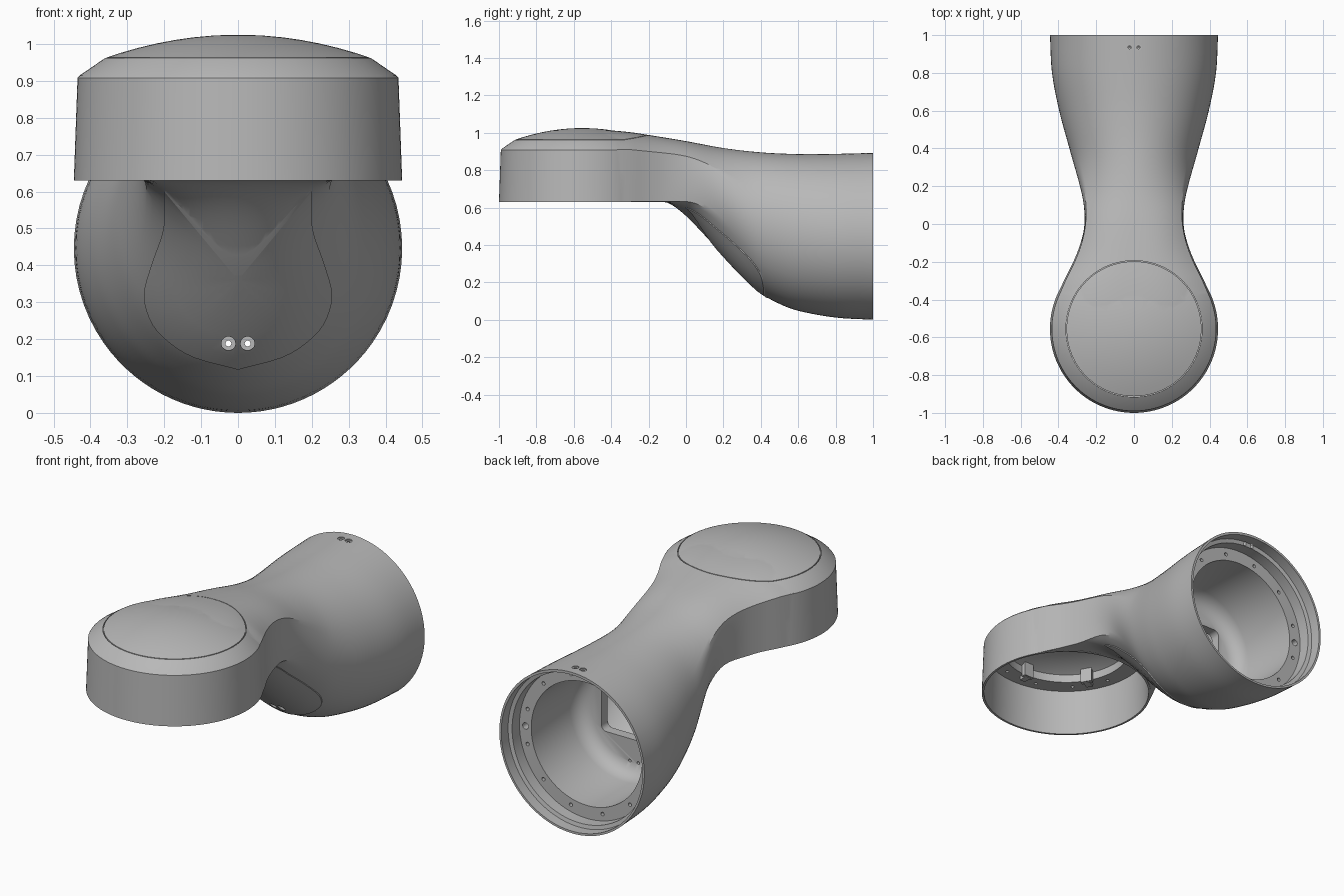
import bpy, bmesh, math
from mathutils import Vector, Matrix
from mathutils.bvhtree import BVHTree

cube = bpy.data.objects.get("Cube")
if cube:
    bpy.data.objects.remove(cube, do_unlink=True)

grey = bpy.data.materials.new("housing_grey")
grey.use_nodes = True
GREY = (0.48, 0.48, 0.48, 1)
grey.diffuse_color = GREY
grey.node_tree.nodes["Principled BSDF"].inputs["Base Color"].default_value = GREY

DRUM_Y, TUBE_Z = -0.555, 0.445


def finish(name, bm):
    bmesh.ops.recalc_face_normals(bm, faces=bm.faces)
    mesh = bpy.data.meshes.new(name)
    bm.to_mesh(mesh)
    bm.free()
    mesh.materials.append(grey)
    obj = bpy.data.objects.new(name, mesh)
    bpy.context.collection.objects.link(obj)
    return obj


def skin(bm, rings, closed=False):
    """Join equal rings of points with quads, capped or looped round."""
    loops = [[bm.verts.new(p) for p in ring] for ring in rings]
    n = len(loops[0])
    pairs = list(zip(loops, loops[1:]))
    if closed:
        pairs.append((loops[-1], loops[0]))
    else:
        bm.faces.new(loops[0])
        bm.faces.new(loops[-1])
    for a, b in pairs:
        for i in range(n):
            j = (i + 1) % n
            bm.faces.new((a[i], a[j], b[j], b[i]))


def loft(name, rings, closed=False):
    bm = bmesh.new()
    skin(bm, rings, closed)
    return finish(name, bm)


def ring_z(r, z, x=0, y=DRUM_Y, n=128):
    return [(x + r * math.cos(2 * math.pi * i / n), y + r * math.sin(2 * math.pi * i / n), z) for i in range(n)]


def ring_y(r, y, x=0, z=TUBE_Z, n=128):
    return [(x + r * math.cos(2 * math.pi * i / n), y, z + r * math.sin(2 * math.pi * i / n)) for i in range(n)]


def boolean(obj, tool, operation):
    mod = obj.modifiers.new(operation, "BOOLEAN")
    mod.operation, mod.object, mod.solver = operation, tool, "EXACT"
    bpy.context.view_layer.objects.active = obj
    bpy.ops.object.modifier_apply(modifier=mod.name)
    bpy.data.objects.remove(tool, do_unlink=True)


def curve_at(table, t):
    """Smooth interpolation through (position, value) pairs."""
    k = 0
    while k < len(table) - 2 and t > table[k + 1][0]:
        k += 1

    def slope(i):
        a, b = table[max(i - 1, 0)], table[min(i + 1, len(table) - 1)]
        return (b[1] - a[1]) / (b[0] - a[0])
    (x0, v0), (x1, v1) = table[k], table[k + 1]
    h = x1 - x0
    s = (t - x0) / h
    return ((2 * s**3 - 3 * s**2 + 1) * v0 + (s**3 - 2 * s**2 + s) * h * slope(k)
            + (3 * s**2 - 2 * s**3) * v1 + (s**3 - s**2) * h * slope(k + 1))


# Neck outlines along y
WIDTH = [(-.5, .43), (-.4, .412), (-.3, .371), (-.2, .321), (-.1, .283), (0, .265), (.1, .268),
         (.2, .287), (.4, .342), (.6, .396), (.8, .434), (1, .445)]
TOP = [(-.5, 1.015), (-.4, 1.012), (-.3, 1.003), (-.2, .988), (0, .955), (.2, .918), (.4, .895),
       (.6, .886), (.8, .887), (1, .892)]
BOTTOM = [(-.5, .631), (-.3, .631), (-.13, .631), (-.08, .617), (0, .555), (.1, .452), (.2, .342),
          (.3, .235), (.4, .142), (.5, .085), (.6, .048), (.8, .012), (1, 0)]


def neck_ring(y, scale=1):
    w, zt, zb = (curve_at(t, y) for t in (WIDTH, TOP, BOTTOM))
    shoulder = .91 - .05 * min(1, max(0, (y + .3) / .5))
    corner = max(zb, .631)
    t = min(1, max(0, (y + .12) / .5))
    t = t * t * (3 - 2 * t)
    mid, half = (zb + zt) / 2, (zt - zb) / 2
    side = []

    def add(x, z, degrees):
        a = math.radians(degrees)
        ex, ez = w * math.cos(a), mid + half * math.sin(a)
        side.append((x + (ex - x) * t, z + (ez - z) * t))
    for i in range(14):                                   # underside
        s = i / 14
        add(w * s, zb + (corner - zb) * s * s, -90 + 55 * s)
    for i in range(12):                                   # side wall
        s = i / 12
        add(w * (1 - .022 * s), corner + (shoulder - corner) * s, -35 + 60 * s)
    for i in range(19):                                   # crown
        s = 1 - i / 18
        add(w * .978 * s, shoulder + (zt - shoulder) * (1 - s ** 2.7), 90 - 65 * s)
    side[0], side[-1] = (0, zb), (0, zt)
    full = side + [(-x, z) for x, z in side[-2:0:-1]]
    return [(x * scale, y, mid + (z - mid) * scale) for x, z in full]


# Drum with domed lid, and the neck growing into the round tube
dome = [(r, 1.025 - .063 * (r / .36) ** 2) for r in (.36, .32, .27, .22, .17, .12, .07, .02)]
housing = loft("arm_housing", [ring_z(r, z) for r, z in [(.445, .63), (.435, .908), (.43, .914)] + dome])
neck = loft("neck", [neck_ring(-.5 + 1.5 * i / 60) for i in range(61)])
neck_tree = BVHTree.FromPolygons([v.co.copy() for v in neck.data.vertices],
                                 [list(p.vertices) for p in neck.data.polygons])
boolean(housing, neck, "UNION")

# Access cover lying on the slanted underside
edge = [(.117, 0), (.15, .12), (.2, .198), (.25, .238), (.32, .255), (.4, .235), (.5, .202), (.6, .2)]
steps = [edge[0][0] + (.6 - .117) * (1 - math.cos(math.pi * i / 36)) / 2 for i in range(37)]
half_edge = [(max(0, curve_at(edge, z)), z) for z in steps]
outline = half_edge + [(-x, z) for x, z in half_edge[:0:-1]]


def cover_ring(k, offset):
    points = []
    for x, z in outline:
        px, pz = x * k, .36 + (z - .36) * k
        hit = neck_tree.ray_cast(Vector((px, -2, pz)), Vector((0, 1, 0)))[0]
        points.append((px, (hit.y if hit else .2) + offset, pz))
    return points


scales = (.05, .25, .45, .65, .85, 1)
cover = loft("cover", [cover_ring(k, -.007) for k in scales] + [cover_ring(k, .02) for k in scales[::-1]])
boolean(housing, cover, "UNION")

# Stepped bore in the round tube, and the recess under the drum
boolean(housing, loft("bore", [ring_y(r, y) for r, y in (
    (.433, 1.05), (.433, .94), (.412, .935), (.412, .87), (.34, .87), (.335, .54),
    (.325, .5), (.3, .47), (.265, .455))]), "DIFFERENCE")
boolean(housing, loft("recess", [ring_z(r, z) for r, z in (
    (.434, .6), (.426, .885), (.33, .885), (.33, .93), (.28, .955), (.19, .975), (.1, .985))]), "DIFFERENCE")

# Hollow neck and the rounded window leading into it
boolean(housing, loft("cavity", [neck_ring(.4 * i / 12, .85) for i in range(13)]), "DIFFERENCE")
window = []
for q, (cx, cz) in enumerate(((.17, .6), (-.17, .6), (-.17, .34), (.17, .34))):
    for i in range(6):
        a = math.pi / 2 * (q + i / 5)
        window.append((cx + .03 * math.cos(a), cz + .03 * math.sin(a)))
boolean(housing, loft("window", [[(x, y, z) for x, z in window] for y in (.36, .5)]), "DIFFERENCE")

# Seam round the lid
boolean(housing, loft("seam", [ring_z(r, z) for r, z in (
    (.357, .952), (.361, .952), (.361, 1.1), (.357, 1.1))], True), "DIFFERENCE")

# Screw holes: wide seats and flange holes first, narrow through holes second
seats, bores = bmesh.new(), bmesh.new()
for x in (-.026, .026):
    skin(seats, [ring_y(.019, y, x, .188, 24) for y in (.2, .375)])
    skin(bores, [ring_y(.008, y, x, .188, 16) for y in (.3, .6)])
    skin(seats, [ring_z(.018, z, x * .9, .935, 24) for z in (.884, 1)])
    skin(bores, [ring_z(.008, z, x * .9, .935, 16) for z in (.86, 1)])
for i in range(12):
    a = math.radians(15 + 30 * i)
    c, s = math.cos(a), math.sin(a)
    skin(seats, [ring_y(.01, y, .375 * c, TUBE_Z + .375 * s, 16) for y in (.84, .9)])
    skin(seats, [ring_z(.009, z, .38 * c, DRUM_Y + .38 * s, 16) for z in (.86, .9)])
for x in (-.375, .375):
    skin(seats, [ring_y(.018, y, x, TUBE_Z, 20) for y in (.83, .9)])
boolean(housing, finish("seats", seats), "DIFFERENCE")
boolean(housing, finish("through_holes", bores), "DIFFERENCE")

# Lid clips inside the drum
clips = bmesh.new()
for i in range(6):
    turn = Matrix.Translation((0, DRUM_Y, 0)) @ Matrix.Rotation(math.radians(30 + 60 * i), 4, "Z")
    for offset, size in (((.315, 0, .905), (.025, .06, .08)), ((.335, 0, .872), (.05, .035, .02))):
        bmesh.ops.create_cube(clips, size=1, matrix=turn @ Matrix.Translation(offset) @ Matrix.Diagonal((*size, 1)))
lid_clips = finish("lid_clips", clips)

for obj in (housing, lid_clips):
    bpy.ops.object.select_all(action="DESELECT")
    obj.select_set(True)
    bpy.context.view_layer.objects.active = obj
    bpy.ops.object.shade_smooth_by_angle(angle=math.radians(28))
